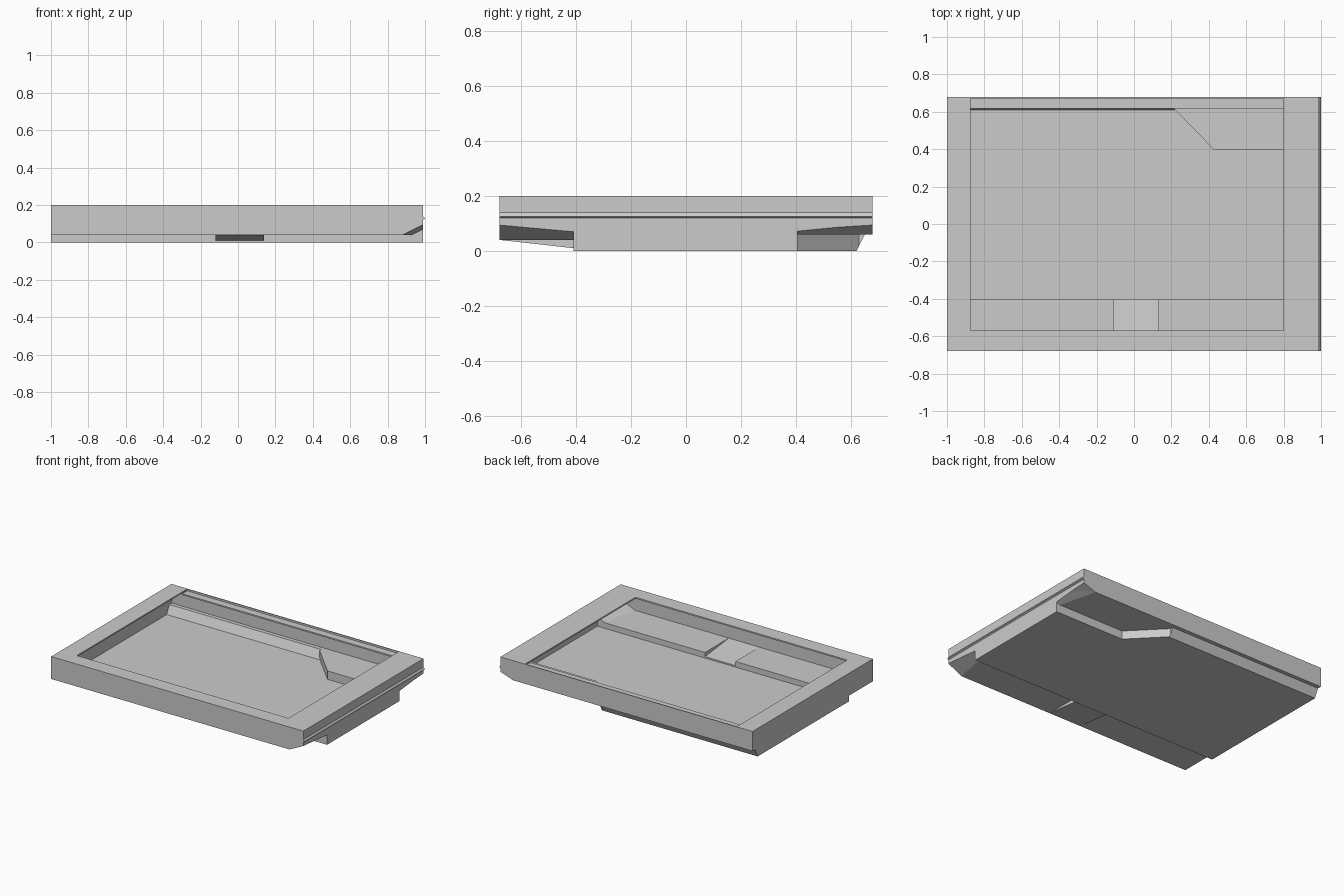
import bpy
import bmesh

old = bpy.data.objects.get("Cube")
if old:
    bpy.data.objects.remove(old, do_unlink=True)

grey = bpy.data.materials.new("plain_grey")
grey.use_nodes = True
colour = (0.6, 0.6, 0.6, 1)
grey.diffuse_color = colour
grey.node_tree.nodes["Principled BSDF"].inputs["Base Color"].default_value = colour

WALL = 0.01
X0, X1, Y, TOP = -1.0, 0.99, 0.678, 0.2


def hull(name, points):
    """Convex solid around a handful of points."""
    bm = bmesh.new()
    for p in points:
        bm.verts.new(p)
    res = bmesh.ops.convex_hull(bm, input=bm.verts)
    junk = set(res["geom_interior"] + res["geom_unused"])
    bmesh.ops.delete(bm, geom=[v for v in junk if isinstance(v, bmesh.types.BMVert)], context="VERTS")
    bmesh.ops.dissolve_limit(bm, angle_limit=0.001, verts=bm.verts, edges=bm.edges)
    bmesh.ops.recalc_face_normals(bm, faces=bm.faces)
    mesh = bpy.data.meshes.new(name)
    bm.to_mesh(mesh)
    bm.free()
    mesh.materials.append(grey)
    ob = bpy.data.objects.new(name, mesh)
    bpy.context.collection.objects.link(ob)
    return ob


def box(name, x, y, z):
    return hull(name, [(a, b, c) for a in x for b in y for c in z])


def side_prism(name, x, profile):
    return hull(name, [(a, y, z) for a in x for y, z in profile])


def plan_prism(name, outline, z):
    return hull(name, [(x, y, c) for x, y in outline for c in z])


def combine(ob, other, operation):
    """Boolean the other solid into ob, then discard it."""
    mod = ob.modifiers.new("join", "BOOLEAN")
    mod.operation, mod.object, mod.solver = operation, other, "EXACT"
    dg = bpy.context.evaluated_depsgraph_get()
    mesh = bpy.data.meshes.new_from_object(ob.evaluated_get(dg))
    ob.modifiers.clear()
    ob.data = mesh
    bpy.data.objects.remove(other, do_unlink=True)


def bevel_cutter(t, floor, ends):
    """Tapering cut along the lower right edge; ends are (y, x, top)."""
    pts = []
    for y, x, top in ends:
        slope = (top - floor) / (X1 - x)
        pts += [(x - t, y, floor + t), (x - t, y, floor - 0.02),
                (X1 + 0.1, y, floor - 0.02), (X1 + 0.1 - t, y, top + 0.1 * slope + t)]
    return hull("bevel_cutter", pts)


def tray_body(name, t):
    """Stepped tray volume, inset by t on every side."""
    body = box(name, (X0 + t, X1 - t), (-Y + t, Y - t), (t, TOP - t))
    far = 2
    # Raised underside along the front
    combine(body, box("front_cutter", (-far, far), (-1, -0.41 + t), (-1, 0.04 + t)), "DIFFERENCE")
    # Leaning lower wall along the back
    combine(body, side_prism("back_cutter", (-far, far),
            [(0.62 - t, t), (0.65 - t, 0.06 + t), (1, 0.06 + t), (1, -1), (0.62 - t, -1)]), "DIFFERENCE")
    # Angled notch at the back right corner
    combine(body, plan_prism("notch_cutter",
            [(0.22 - t, 0.8), (0.22 - t, 0.63 - t), (0.44 - t, 0.405 - t), (far, 0.405 - t), (far, 0.8)],
            (-1, 0.06 + t)), "DIFFERENCE")
    # Tapered bevels under the right edge
    combine(body, bevel_cutter(t, 0.04, [(-0.69, 0.88, 0.095), (-0.41 + t, 0.93, 0.07)]), "DIFFERENCE")
    combine(body, bevel_cutter(t, 0.06, [(0.69, 0.89, 0.095), (0.405 - t, 0.96, 0.072)]), "DIFFERENCE")
    # Finger ramp under the front
    combine(body, side_prism("ramp", (-0.12 + t, 0.14 - t),
            [(-Y + t, 0.04 + t), (-0.4 + t, 0.009 + t), (-0.4 + t, 0.06 + t), (-Y + t, 0.06 + t)]), "UNION")
    return body


# Hollow tray with a rectangular top opening
tray = tray_body("tray_shell", 0)
combine(tray, tray_body("cavity", WALL), "DIFFERENCE")
combine(tray, box("opening", (-0.873, 0.798), (-0.57, 0.672), (0.15, 0.3)), "DIFFERENCE")

# Sunken strip along the back of the opening
box("back_strip", (-0.873, 0.798), (0.617, 0.67), (0.178, 0.188))

# Ridge along the right side
side = [(0.985, 0.14), (X1, 0.14), (1.0, 0.126), (X1, 0.12), (0.985, 0.12)]
hull("side_ridge", [(x, y, z) for x, z in side for y in (-Y, Y)])
